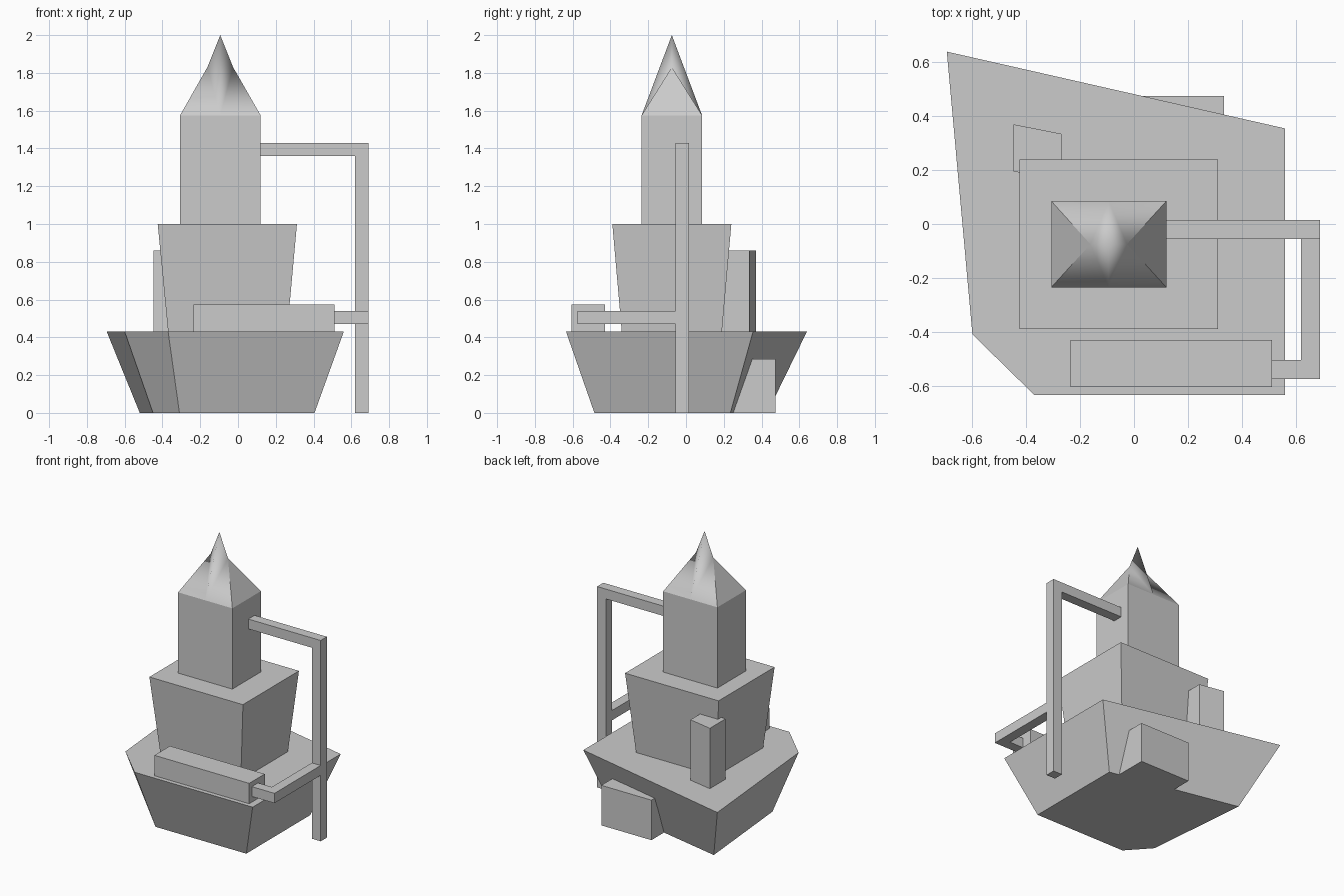
import bpy
import bmesh

cube = bpy.data.objects.get("Cube")
if cube:
    bpy.data.objects.remove(cube, do_unlink=True)

# One plain material for everything
GREY = (0.6, 0.6, 0.6, 1)
grey = bpy.data.materials.new("light grey")
grey.use_nodes = True
grey.diffuse_color = GREY
bsdf = next(n for n in grey.node_tree.nodes if n.type == 'BSDF_PRINCIPLED')
bsdf.inputs["Base Color"].default_value = GREY


def make(name, verts, faces):
    """Mesh object from points and faces, normals turned outward."""
    bm = bmesh.new()
    vs = [bm.verts.new(v) for v in verts]
    for f in faces:
        bm.faces.new([vs[i] for i in f])
    bmesh.ops.recalc_face_normals(bm, faces=bm.faces)
    mesh = bpy.data.meshes.new(name)
    bm.to_mesh(mesh)
    bm.free()
    mesh.materials.append(grey)
    ob = bpy.data.objects.new(name, mesh)
    bpy.context.collection.objects.link(ob)
    return ob


def loft(name, low, z0, high, z1):
    """Flat-sided block between two outlines with equal point counts."""
    n = len(low)
    verts = [(x, y, z0) for x, y in low] + [(x, y, z1) for x, y in high]
    faces = [list(range(n)), list(range(n, 2 * n))]
    faces += [(i, (i + 1) % n, n + (i + 1) % n, n + i) for i in range(n)]
    return make(name, verts, faces)


def rect(x0, x1, y0, y1):
    return [(x0, y0), (x1, y0), (x1, y1), (x0, y1)]


def box(name, x0, x1, y0, y1, z0, z1):
    r = rect(x0, x1, y0, y1)
    return loft(name, r, z0, r, z1)


# Flared five-sided base
loft("flared_base",
     [(-0.52, 0.43), (0.405, 0.235), (0.405, -0.485), (-0.31, -0.485), (-0.45, -0.33)], 0,
     [(-0.695, 0.64), (0.56, 0.355), (0.56, -0.635), (-0.37, -0.635), (-0.60, -0.41)], 0.43)

# Flared middle storey and straight tower
loft("middle_storey", rect(-0.37, 0.26, -0.34, 0.19), 0.43,
     rect(-0.425, 0.312, -0.39, 0.24), 1.0)
TX0, TX1, TY0, TY1, TZ = -0.307, 0.12, -0.235, 0.085, 1.575
box("tower", TX0, TX1, TY0, TY1, 1.0, TZ)

# Roof: pinched spire, flat side gables and smooth front and back
CX, CY = -0.094, -0.075
roof = make("spire_roof",
            [(TX0, TY0, TZ), (CX, TY0, TZ), (TX1, TY0, TZ),
             (TX1, TY1, TZ), (CX, TY1, TZ), (TX0, TY1, TZ),
             (CX - 0.068, CY, 1.83), (CX + 0.068, CY, 1.83), (CX, CY, 2.0)],
            [(0, 1, 6), (1, 8, 6), (1, 7, 8), (1, 2, 7),
             (3, 4, 7), (4, 8, 7), (4, 6, 8), (4, 5, 6),
             (2, 3, 7), (5, 0, 6)])
for i, poly in enumerate(roof.data.polygons):
    poly.use_smooth = i < 8

# Side chimney with a slanted back, and the rear annex
chimney = [(-0.447, 0.195), (-0.27, 0.165), (-0.27, 0.335), (-0.447, 0.37)]
loft("chimney", chimney, 0.43, chimney, 0.86)
box("rear_annex", -0.06, 0.335, 0.15, 0.475, 0, 0.285)

# Tank on the front ledge
box("tank", -0.235, 0.512, -0.605, -0.43, 0.43, 0.575)

# Square pipework
box("standpipe", 0.62, 0.69, -0.055, 0.015, 0, 1.43)
box("upper_pipe", TX1, 0.62, -0.055, 0.015, 1.36, 1.43)
box("lower_pipe", 0.62, 0.69, -0.575, -0.055, 0.47, 0.54)
box("tank_pipe", 0.512, 0.62, -0.575, -0.505, 0.47, 0.54)
